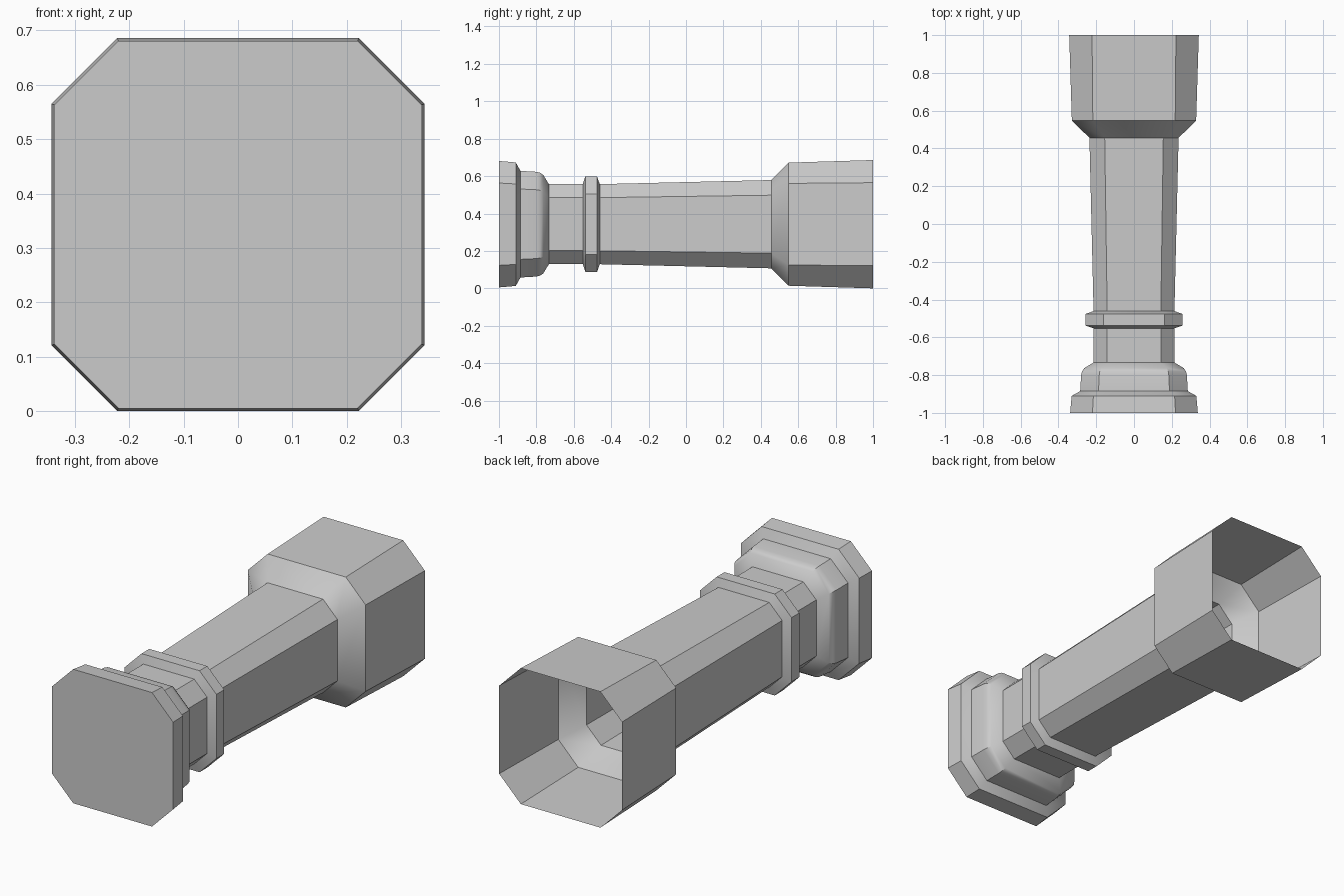
import bpy, bmesh, math

if "Cube" in bpy.data.objects:
    bpy.data.objects.remove(bpy.data.objects["Cube"])

CENTRE_Z = 0.343

# Profile along the axis: (y, half width, half length of each main flat)
PROFILE = [
    # front plate
    (-1.0, 0.338, 0.22), (-0.91, 0.33, 0.215),
    # rounded collar
    (-0.885, 0.285, 0.188), (-0.80, 0.28, 0.184), (-0.78, 0.275, 0.181),
    (-0.763, 0.263, 0.174), (-0.733, 0.214, 0.142),
    # neck and raised ring
    (-0.552, 0.214, 0.142), (-0.538, 0.256, 0.162),
    (-0.476, 0.256, 0.162), (-0.461, 0.214, 0.142),
    # tapered shaft
    (0.456, 0.236, 0.155),
    # flared open socket
    (0.548, 0.329, 0.218), (1.0, 0.343, 0.222),
]


def octagon(bm, y, r, f):
    """Ring of eight vertices: a square with cut corners."""
    pts = [(r, -f), (r, f), (f, r), (-f, r), (-r, f), (-r, -f), (-f, -r), (f, -r)]
    return [bm.verts.new((x, y, CENTRE_Z + z)) for x, z in pts]


# Skin the octagonal rings; the front is capped, the back stays open
bm = bmesh.new()
rings = [octagon(bm, *p) for p in PROFILE]
for a, b in zip(rings, rings[1:]):
    for i in range(8):
        j = (i + 1) % 8
        bm.faces.new((a[i], b[i], b[j], a[j]))
bm.faces.new(rings[0])
bmesh.ops.recalc_face_normals(bm, faces=bm.faces[:])

mesh = bpy.data.meshes.new("octagonal_column")
bm.to_mesh(mesh)
bm.free()
column = bpy.data.objects.new("octagonal_column", mesh)
bpy.context.collection.objects.link(column)

# Smooth only the gentle curve of the collar
bpy.context.view_layer.objects.active = column
column.select_set(True)
bpy.ops.object.shade_smooth_by_angle(angle=math.radians(35))
